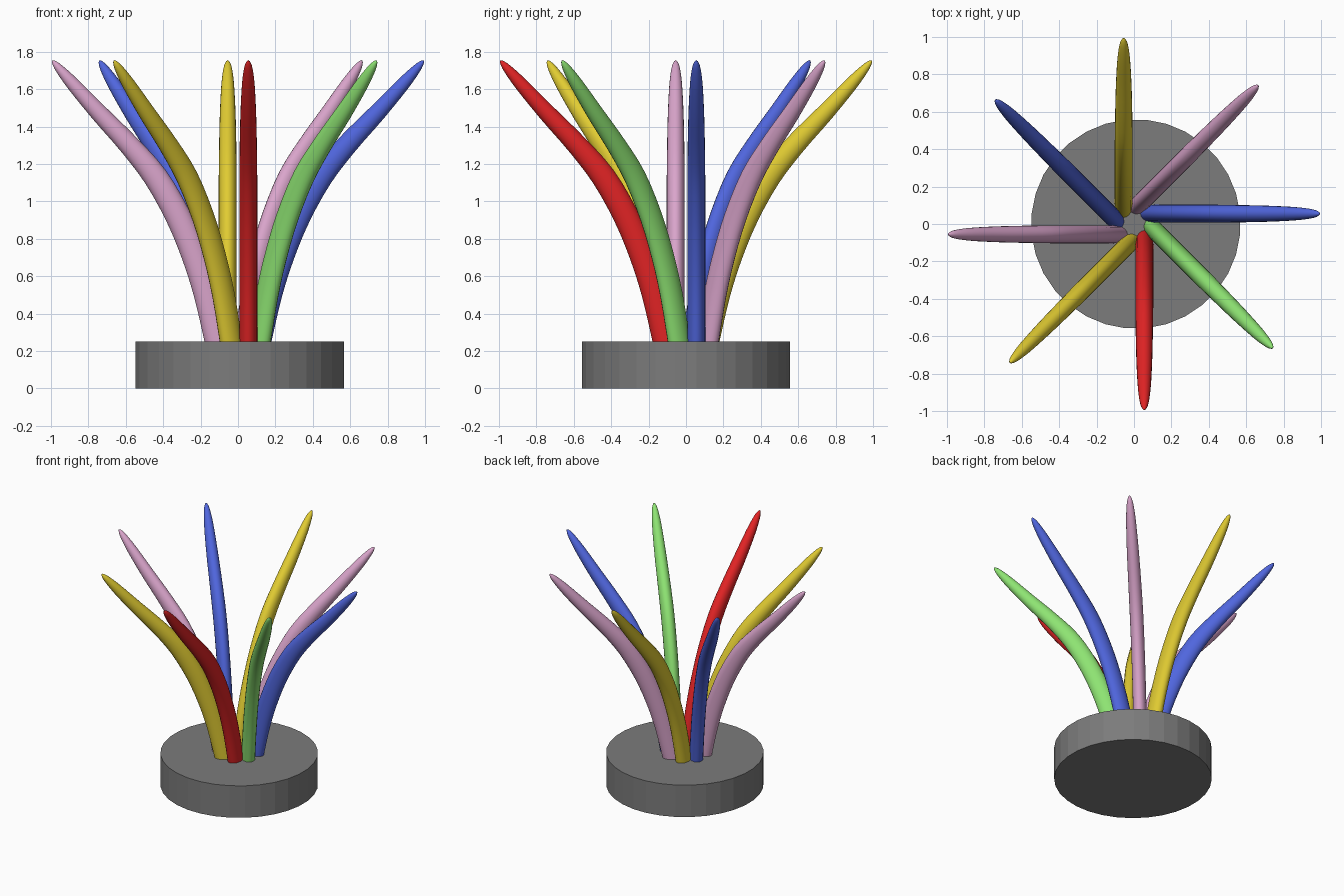
import bpy, bmesh, math
from mathutils import Vector, Matrix

if "Cube" in bpy.data.objects:
    bpy.data.objects.remove(bpy.data.objects["Cube"])


def material(name, rgb):
    m = bpy.data.materials.new(name)
    m.diffuse_color = (*rgb, 1)
    m.use_nodes = True
    m.node_tree.nodes["Principled BSDF"].inputs["Base Color"].default_value = m.diffuse_color
    return m


GREY = material("grey", (0.2, 0.2, 0.2))
RED = material("red", (0.75, 0.017, 0.018))
GREEN = material("green", (0.27, 0.77, 0.17))
BLUE = material("blue", (0.08, 0.133, 0.73))
YELLOW = material("yellow", (0.75, 0.6, 0.032))
PINK = material("pink", (0.70, 0.375, 0.6))

# Arm stations: distance outward, height, half thickness, half width
STATIONS = [
    (0.095, 0.20, 0.070, 0.048), (0.107, 0.25, 0.070, 0.048),
    (0.165, 0.50, 0.070, 0.048), (0.232, 0.71, 0.069, 0.048),
    (0.320, 0.92, 0.068, 0.048), (0.440, 1.13, 0.065, 0.048),
    (0.580, 1.30, 0.056, 0.046), (0.740, 1.47, 0.047, 0.042),
    (0.880, 1.625, 0.036, 0.034), (0.955, 1.71, 0.023, 0.023),
    (0.983, 1.742, 0.012, 0.012), (0.993, 1.753, 0.003, 0.003),
]
SIDES = 20
STEPS = 3
OFFSET = 0.055


def smooth_stations():
    """Catmull-Rom through the stations."""
    p = [Vector(s) for s in STATIONS]
    p = [2 * p[0] - p[1]] + p + [2 * p[-1] - p[-2]]
    out = []
    for i in range(1, len(p) - 2):
        a, b, c, d = p[i - 1:i + 3]
        for k in range(STEPS):
            t = k / STEPS
            out.append(0.5 * (2 * b + (c - a) * t + (2 * a - 5 * b + 4 * c - d) * t * t
                              + (3 * b - a - 3 * c + d) * t ** 3))
    return out + [p[-2]]


def finish(bm, name, mat):
    bmesh.ops.recalc_face_normals(bm, faces=bm.faces)
    me = bpy.data.meshes.new(name)
    bm.to_mesh(me)
    bm.free()
    me.materials.append(mat)
    ob = bpy.data.objects.new(name, me)
    bpy.context.collection.objects.link(ob)
    return ob


def arm(name, degrees, mat):
    """Curved tapering arm with an oval section, set beside its radial line."""
    rows = smooth_stations()
    bm = bmesh.new()
    rings = []
    for i, (r, z, thick, wide) in enumerate(rows):
        before, after = rows[max(i - 1, 0)], rows[min(i + 1, len(rows) - 1)]
        d = Vector((after[0] - before[0], after[1] - before[1])).normalized()
        ring = []
        for k in range(SIDES):
            a = 2 * math.pi * k / SIDES
            n = thick * math.cos(a)
            ring.append(bm.verts.new((r + d.y * n, OFFSET + wide * math.sin(a), z - d.x * n)))
        rings.append(ring)
    for lo, hi in zip(rings, rings[1:]):
        for k in range(SIDES):
            j = (k + 1) % SIDES
            bm.faces.new((lo[k], lo[j], hi[j], hi[k]))
    bm.faces.new(rings[0])
    bm.faces.new(rings[-1])
    for f in bm.faces:
        f.smooth = len(f.verts) == 4
    bm.transform(Matrix.Rotation(math.radians(degrees), 4, 'Z'))
    return finish(bm, name, mat)


# Round base
bm = bmesh.new()
bmesh.ops.create_cone(bm, cap_ends=True, segments=32, radius1=0.56, radius2=0.56, depth=0.25,
                      matrix=Matrix.Translation((0.01, 0, 0.125))
                      @ Matrix.Rotation(math.pi / 32, 4, 'Z'))
finish(bm, "base", GREY)

# Ring of eight arms
for i, mat in enumerate((BLUE, PINK, YELLOW, BLUE, PINK, YELLOW, RED, GREEN)):
    arm(f"arm_{i + 1}", i * 45, mat)
